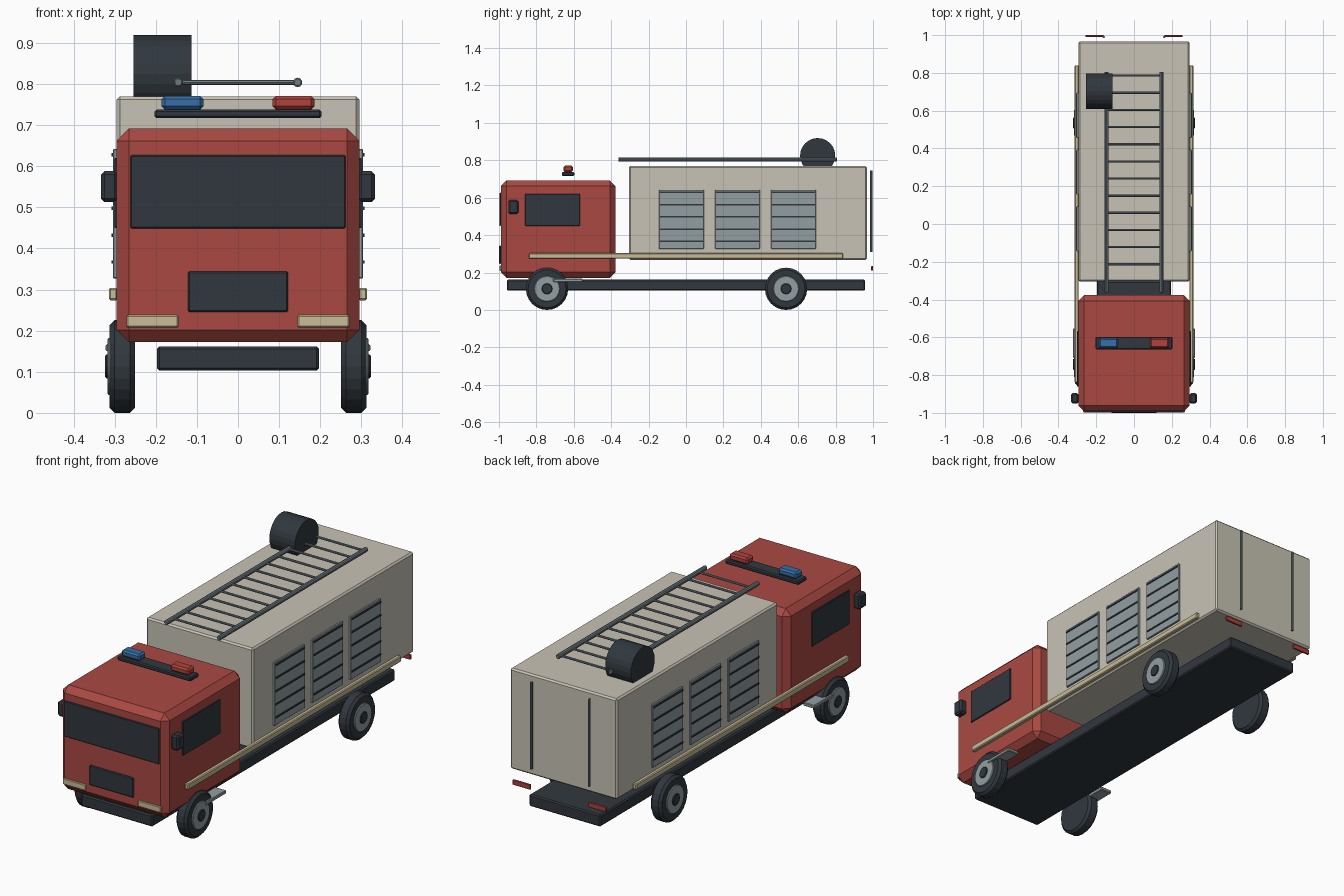
import bpy, bmesh, math
from mathutils import Matrix, Vector

if "Cube" in bpy.data.objects:
    bpy.data.objects.remove(bpy.data.objects["Cube"])


def material(name, r, g, b):
    m = bpy.data.materials.new(name)
    m.diffuse_color = (r, g, b, 1)
    m.use_nodes = True
    m.node_tree.nodes["Principled BSDF"].inputs["Base Color"].default_value = m.diffuse_color
    return m


RED = material("cab red", 0.40, 0.066, 0.055)
CREAM = material("body cream", 0.58, 0.545, 0.465)
DARK = material("dark rubber and glass", 0.030, 0.039, 0.048)
STEEL = material("light steel", 0.29, 0.345, 0.36)
TUBE = material("tube grey", 0.16, 0.20, 0.22)
YELLOW = material("pale yellow", 0.58, 0.51, 0.31)
BLUE = material("beacon blue", 0.038, 0.156, 0.38)
LAMP = material("lamp red", 0.43, 0.055, 0.045)


def finish(name, bm, mat, bevel):
    if bevel:
        edges = [e for e in bm.edges if e.calc_face_angle(0) > 0.7]
        bmesh.ops.bevel(bm, geom=edges, offset=bevel, segments=1,
                        affect='EDGES', profile=0.5)
    bmesh.ops.recalc_face_normals(bm, faces=bm.faces)
    me = bpy.data.meshes.new(name)
    bm.to_mesh(me)
    bm.free()
    me.materials.append(mat)
    ob = bpy.data.objects.new(name, me)
    bpy.context.collection.objects.link(ob)
    return ob


def box(name, x, y, z, mat, bevel=0.0):
    """Box from (min, max) ranges, with an optional chamfer."""
    lo, hi = Vector((x[0], y[0], z[0])), Vector((x[1], y[1], z[1]))
    bm = bmesh.new()
    bmesh.ops.create_cube(bm, size=1, matrix=Matrix.Translation((lo + hi) / 2)
                          @ Matrix.Diagonal((*(hi - lo), 1)))
    return finish(name, bm, mat, bevel)


def rod(name, a, b, radius, mat, sides=8, bevel=0.0):
    """Cylinder between two points."""
    a, b = Vector(a), Vector(b)
    turn = (b - a).to_track_quat('Z', 'Y').to_matrix().to_4x4()
    bm = bmesh.new()
    bmesh.ops.create_cone(bm, cap_ends=True, segments=sides, radius1=radius,
                          radius2=radius, depth=(b - a).length,
                          matrix=Matrix.Translation((a + b) / 2) @ turn)
    return finish(name, bm, mat, bevel)


def span(s, a, b):
    """Range a..b mirrored to side s."""
    return sorted((s * a, s * b))


# Main volumes
box("chassis", (-0.197, 0.197), (-0.957, 0.957), (0.103, 0.162), DARK, 0.006)
box("cab", (-0.295, 0.295), (-0.99, -0.377), (0.172, 0.692), RED, 0.03)
box("equipment_body", (-0.295, 0.295), (-0.305, 0.967), (0.268, 0.77), CREAM, 0.008)

# Cab front
box("windscreen", (-0.262, 0.262), (-0.998, -0.989), (0.449, 0.627), DARK, 0.003)
box("grille", (-0.122, 0.122), (-1.0, -0.991 + 0.002), (0.245, 0.344), DARK, 0.004)

# Roof light bar
box("light_bar", (-0.203, 0.203), (-0.664, -0.597), (0.717, 0.738), DARK, 0.005)
box("blue_beacon", (-0.186, -0.084), (-0.656, -0.604), (0.738, 0.771), BLUE, 0.008)
box("red_beacon", (0.084, 0.186), (-0.656, -0.604), (0.738, 0.771), LAMP, 0.008)

for s, side in ((-1, "left"), (1, "right")):
    # Lamps, window, mirror, step and side strip
    box(side + "_headlight", span(s, 0.145, 0.271), (-0.997, -0.985), (0.208, 0.238), YELLOW, 0.003)
    box(side + "_tail_light", span(s, 0.16, 0.258), (0.99, 1.0), (0.21, 0.235), LAMP, 0.002)
    box(side + "_window", span(s, 0.293, 0.301), (-0.861, -0.567), (0.45, 0.62), DARK, 0.002)
    box(side + "_mirror", span(s, 0.293, 0.333), (-0.95, -0.896), (0.513, 0.588), DARK, 0.008)
    box(side + "_step", span(s, 0.26, 0.322), (-0.71, -0.552), (0.15, 0.167), STEEL, 0.003)
    box(side + "_side_strip", span(s, 0.293, 0.314), (-0.84, 0.84), (0.274, 0.304), YELLOW, 0.004)

    # Roller shutters with slat ribs
    for i in range(3):
        c = -0.025 + 0.3 * i
        box(f"{side}_shutter_{i + 1}", span(s, 0.293, 0.304), (c - 0.12, c + 0.12),
            (0.327, 0.642), STEEL, 0.002)
        for k in range(5):
            z = 0.367 + 0.0653 * k
            box(f"{side}_shutter_{i + 1}_slat_{k + 1}", span(s, 0.30, 0.308),
                (c - 0.115, c + 0.115), (z - 0.004, z + 0.004), DARK)

    # Wheels
    for y, end in ((-0.743, "front"), (0.535, "rear")):
        n = f"{side}_{end}"
        zc = 0.113
        rod(n + "_tyre", (s * 0.251, y, zc), (s * 0.312, y, zc), 0.113, DARK, 24, 0.012)
        rod(n + "_rim", (s * 0.29, y, zc), (s * 0.318, y, zc), 0.069, STEEL, 20, 0.003)
        rod(n + "_hub_cap", (s * 0.30, y, zc), (s * 0.323, y, zc), 0.029, DARK, 12, 0.003)

    # Ladder rail and rear grab rail
    rod(side + "_ladder_rail", (s * 0.145, -0.362, 0.804), (s * 0.145, 0.806, 0.804), 0.0115, TUBE, 10, 0.003)
    rod(side + "_rear_grab_rail", (s * 0.16, 0.99, 0.31), (s * 0.16, 0.99, 0.745), 0.006, TUBE)

# Ladder rungs
for i in range(13):
    y = -0.304 + 0.0908 * i
    rod(f"ladder_rung_{i + 1}", (-0.145, y, 0.804), (0.145, y, 0.804), 0.0058, TUBE)

# Hose reel
rod("hose_reel", (-0.254, 0.704, 0.825), (-0.113, 0.704, 0.825), 0.094, DARK, 24)
